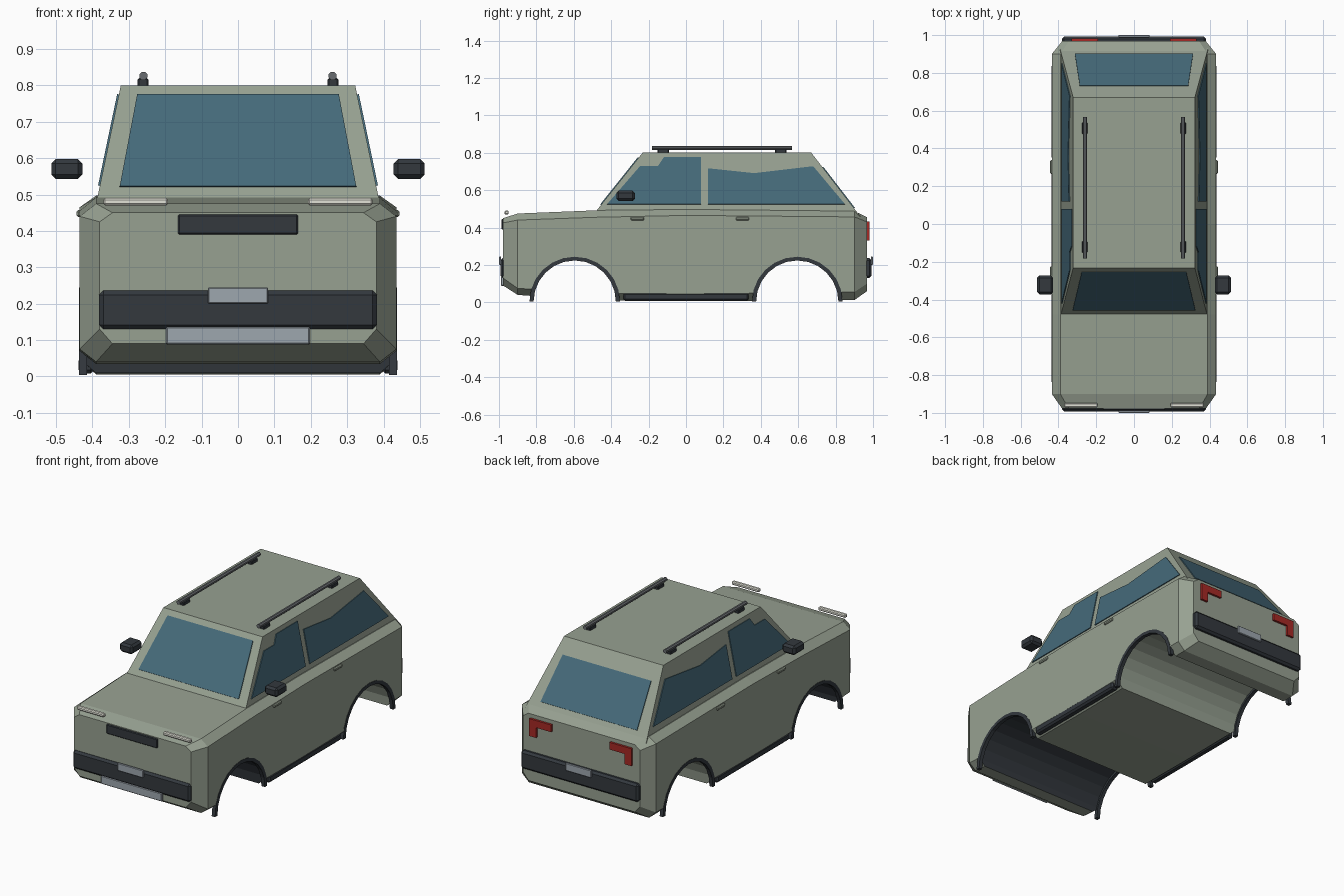
import bpy, bmesh
from math import sin, cos, pi
from mathutils import Vector

if "Cube" in bpy.data.objects:
    bpy.data.objects.remove(bpy.data.objects["Cube"])


def material(name, rgb):
    m = bpy.data.materials.new(name)
    m.diffuse_color = (*rgb, 1)
    m.use_nodes = True
    m.node_tree.nodes["Principled BSDF"].inputs["Base Color"].default_value = m.diffuse_color
    return m


PAINT = material("paint", (0.31, 0.355, 0.285))
TRIM = material("trim", (0.033, 0.040, 0.048))
GLASS = material("glass", (0.06, 0.145, 0.195))
METAL = material("metal", (0.34, 0.385, 0.43))
RAIL = material("rail", (0.14, 0.15, 0.16))
LAMP = material("lamp", (0.77, 0.77, 0.69))
RED = material("red", (0.38, 0.022, 0.018))


def finish(name, bm, mat, mirror=False):
    bmesh.ops.recalc_face_normals(bm, faces=bm.faces)
    me = bpy.data.meshes.new(name)
    bm.to_mesh(me)
    bm.free()
    me.materials.append(mat)
    ob = bpy.data.objects.new(name, me)
    bpy.context.collection.objects.link(ob)
    if mirror:
        ob.modifiers.new("mirror", 'MIRROR')
    return ob


def loft(name, rings, mat, mirror=False):
    """Skin a list of equal-length closed rings and cap both ends."""
    bm = bmesh.new()
    vs = [[bm.verts.new(p) for p in r] for r in rings]
    n = len(vs[0])
    for a, b in zip(vs, vs[1:]):
        for i in range(n):
            bm.faces.new((a[i], a[(i + 1) % n], b[(i + 1) % n], b[i]))
    bm.faces.new(vs[0])
    bm.faces.new(vs[-1])
    return finish(name, bm, mat, mirror)


def box(name, x, y, z, mat, bevel=0.004, mirror=False):
    bm = bmesh.new()
    bmesh.ops.create_cube(bm, size=1)
    for v in bm.verts:
        v.co = [(lo + hi) / 2 + c * (hi - lo) for c, (lo, hi) in zip(v.co, (x, y, z))]
    bmesh.ops.bevel(bm, geom=bm.edges[:], offset=bevel, segments=1, affect='EDGES')
    return finish(name, bm, mat, mirror)


def prism(name, pts, axis, lo, hi, mat, mirror=False):
    """Extrude a 2D outline along x or y."""
    if axis == 'x':
        rings = [[(d, a, b) for a, b in pts] for d in (lo, hi)]
    else:
        rings = [[(a, d, b) for a, b in pts] for d in (lo, hi)]
    return loft(name, rings, mat, mirror)


# Lower body: chamfered sections from nose to tail
# y, half width, inner half width, bottom, lower crease, upper crease, top
sections = [(-0.978, .38, .345, .09, .13, .425, .45),
            (-0.90, .435, .39, .04, .075, .44, .475),
            (-0.48, .435, .39, .01, .05, .455, .492),
            (0.0, .435, .39, .006, .045, .465, .497),
            (0.90, .435, .39, .012, .055, .457, .488),
            (0.968, .38, .345, .06, .10, .43, .455)]
rings = []
for y, w, i, zb, lc, uc, zt in sections:
    half = [(i, zb), (w, lc), (w, uc), (i, zt)]
    rings.append([(x, y, z) for x, z in half] + [(-x, y, z) for x, z in reversed(half)])
body = loft("lower_body", rings, PAINT)

# Wheel wells cut through the body, with thin arch trims
STEPS = 12
for name, cy, mat in (("front", -0.595, TRIM), ("rear", 0.595, PAINT)):
    circle = [(cy + .23 * cos(pi * k / STEPS), .008 + .23 * sin(pi * k / STEPS)) for k in range(2 * STEPS)]
    cutter = prism(name + "_well_cutter", circle, 'x', -0.6, 0.6, mat)
    cutter.hide_render = True
    cutter.hide_viewport = True
    cut = body.modifiers.new(name + "_well", 'BOOLEAN')
    cut.object = cutter
    cut.operation = 'DIFFERENCE'
    cut.solver = 'EXACT'
    cut.material_mode = 'TRANSFER'
    arc = [(cos(pi * k / STEPS), sin(pi * k / STEPS)) for k in range(STEPS + 1)]
    outline = [(cy + .242 * c, .004 + .24 * s) for c, s in arc]
    outline += [(cy + .220 * c, .004 + .220 * s) for c, s in reversed(arc)]
    prism(name + "_arch_trim", outline, 'x', .415, .437, TRIM, True)


# Cabin
def rect(z, x, y0, y1):
    return [(x, y0, z), (x, y1, z), (-x, y1, z), (-x, y0, z)]


loft("cabin", [rect(.46, .393, -0.503, .932), rect(.80, .322, -0.232, .67)], PAINT)


# Glass: outlines laid on the sloping cabin faces
def side_x(z):
    return .393 - (z - .46) * .071 / .34


def glass(name, pts, normal, mirror=False):
    n = Vector(normal).normalized()
    rings = [[Vector(p) + n * d for p in pts] for d in (-0.006, 0.005)]
    return loft(name, rings, GLASS, mirror)


def front_y(z):
    return -0.503 + (z - .46) * .271 / .34


def rear_y(z):
    return .932 - (z - .46) * .262 / .34


for name, yf, ny, corners in (
        ("windshield", front_y, -1, ((.325, .520), (.277, .773))),
        ("rear_window", rear_y, 1, ((.313, .503), (.287, .722)))):
    (xa, za), (xb, zb) = corners
    pts = [(xa, yf(za), za), (xb, yf(zb), zb), (-xb, yf(zb), zb), (-xa, yf(za), za)]
    glass(name, pts, (0, ny, .78))

side_windows = {
    "front_side_window": [(-.422, .524), (-.246, .727), (-.15, .727), (-.118, .775), (.08, .775), (.08, .524)],
    "rear_side_window": [(.118, .524), (.118, .716), (.364, .69), (.68, .727), (.85, .524)]}
for name, pts in side_windows.items():
    glass(name, [(side_x(z), y, z) for y, z in pts], (1, 0, .209), True)

# Front end
box("front_bumper", (-.382, .382), (-.992, -.95), (.13, .236), TRIM, .012)
box("grille", (-.165, .165), (-.986, -.96), (.39, .445), TRIM)
box("front_plate", (-.083, .083), (-1.0, -.988), (.20, .245), METAL, .003)
box("skid_plate", (-.198, .198), (-.99, -.955), (.088, .137), METAL)
box("headlight", (.192, .37), (-.971, -.948), (.47, .49), LAMP, .005, True)

# Rear end
box("rear_bumper", (-.382, .382), (.945, .992), (.13, .236), TRIM, .012)
box("rear_plate", (-.083, .083), (.988, 1.0), (.20, .245), METAL, .003)
prism("tail_light", [(.19, .432), (.332, .432), (.332, .33), (.287, .33), (.287, .39), (.19, .39)],
      'y', .955, .981, RED, True)

# Sides
box("sill", (.395, .438), (-.335, .335), (.008, .053), TRIM, .01, True)
box("mirror", (.428, .513), (-.372, -.273), (.543, .597), TRIM, .012, True)
for name, y in (("front", -.26), ("rear", .302)):
    box(name + "_door_handle", (.425, .444), (y - .036, y + .036), (.438, .457), PAINT, .005, True)

# Roof rails
octagon = [(.26 + .012 * cos(pi * (k + .5) / 4), .826 + .012 * sin(pi * (k + .5) / 4)) for k in range(8)]
prism("roof_rail", octagon, 'y', -.182, .567, RAIL, True)
for name, y in (("front", -.122), ("rear", .507)):
    box(name + "_rail_foot", (.246, .276), (y - .03, y + .03), (.795, .82), TRIM, .004, True)
